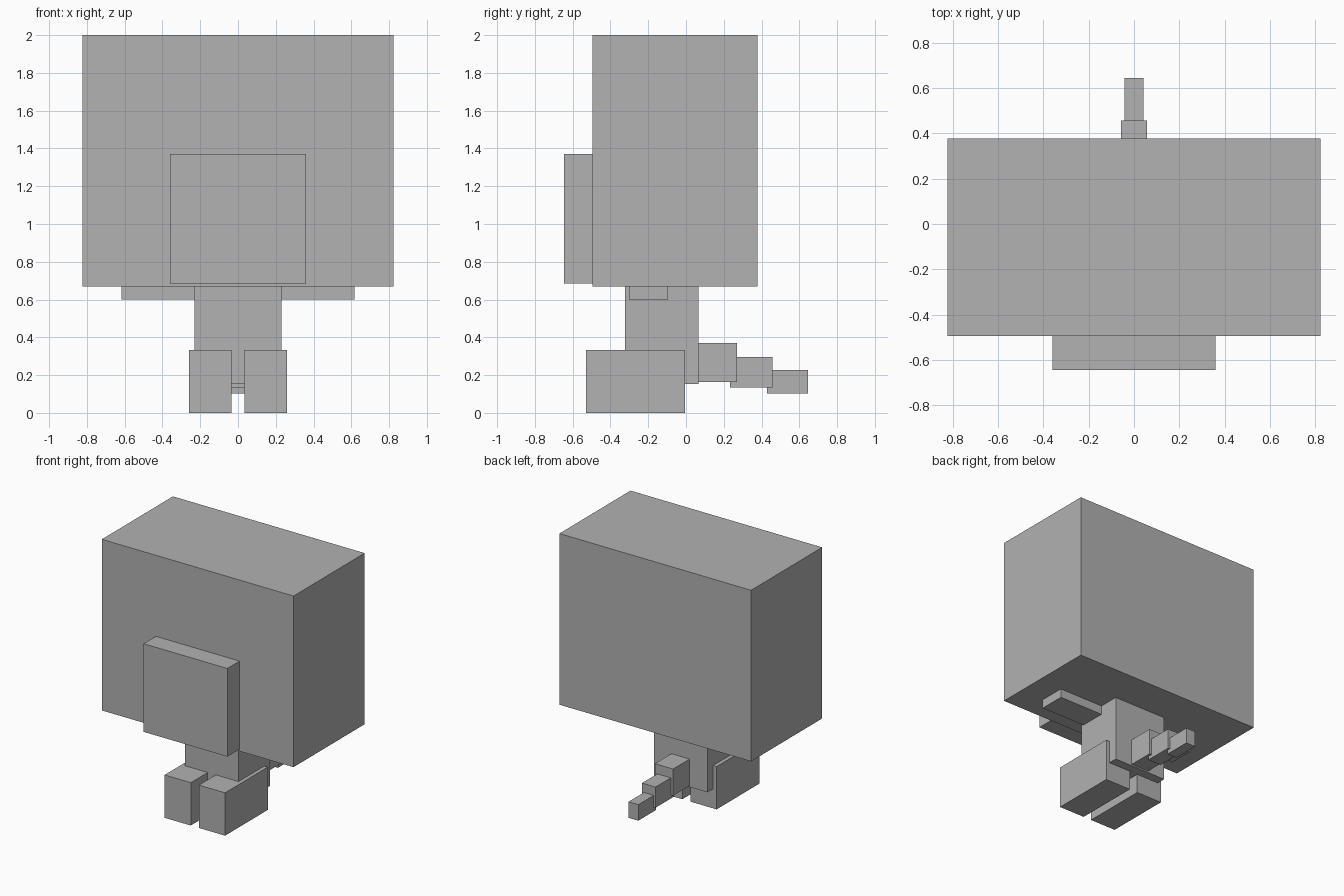
import bpy
from mathutils import Vector

cube = bpy.data.objects.get("Cube")
if cube:
    bpy.data.objects.remove(cube, do_unlink=True)

# Single plain grey for the whole figure
GREY = (0.445, 0.445, 0.445, 1.0)
grey = bpy.data.materials.new("plain_grey")
grey.use_nodes = True
grey.diffuse_color = GREY
grey.node_tree.nodes["Principled BSDF"].inputs["Base Color"].default_value = GREY


def box(name, x, y, z):
    """Axis-aligned block from (min, max) ranges."""
    low, high = (Vector(corner) for corner in zip(x, y, z))
    bpy.ops.mesh.primitive_cube_add(size=1, location=(low + high) / 2)
    block = bpy.context.object
    block.name = block.data.name = name
    block.scale = high - low
    bpy.ops.object.transform_apply(location=False, rotation=False, scale=True)
    block.data.materials.append(grey)
    return block


def centred(name, half_width, y, z):
    return box(name, (-half_width, half_width), y, z)


def pair(name, inner, outer, y, z):
    box("left_" + name, (inner, outer), y, z)
    box("right_" + name, (-outer, -inner), y, z)


# Oversized head with a flat muzzle on its front
centred("head", 0.824, (-0.495, 0.378), (0.67, 2.0))
centred("muzzle", 0.36, (-0.645, -0.495), (0.685, 1.37))

# Small body, outstretched arms and long feet
centred("body", 0.23, (-0.322, 0.067), (0.152, 0.67))
pair("arm", 0.23, 0.617, (-0.302, -0.095), (0.6, 0.8))
pair("leg", 0.035, 0.26, (-0.53, -0.005), (0.0, 0.333))

# Tail tapering backwards in three steps
centred("tail_base", 0.078, (0.067, 0.27), (0.163, 0.37))
centred("tail_middle", 0.058, (0.232, 0.457), (0.135, 0.296))
centred("tail_tip", 0.042, (0.43, 0.645), (0.102, 0.227))
